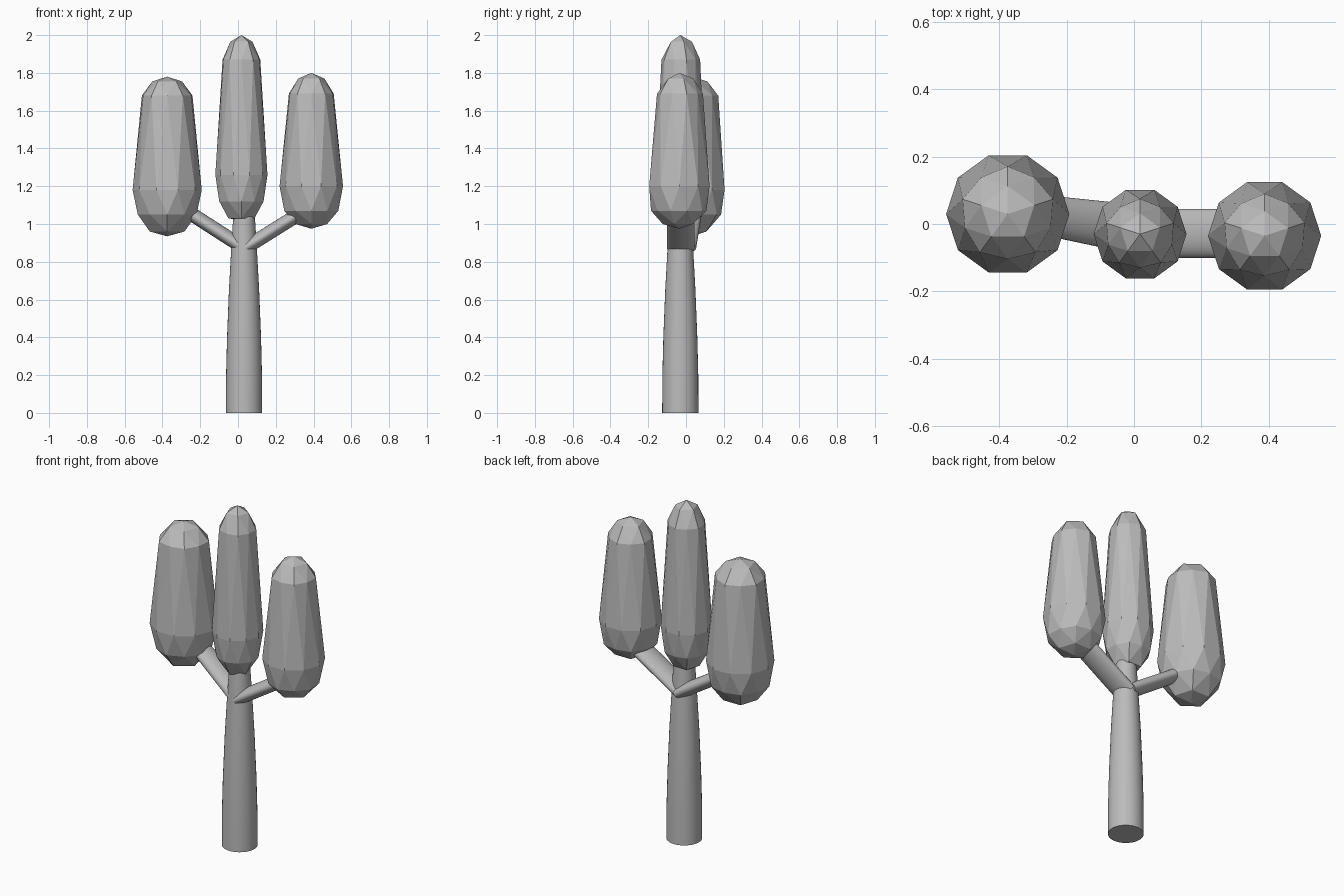
import bpy
import bmesh
import math
from mathutils import Vector

cube = bpy.data.objects.get("Cube")
if cube:
    bpy.data.objects.remove(cube)

grey = bpy.data.materials.new("plain grey")
grey.use_nodes = True
grey.diffuse_color = (0.5, 0.5, 0.5, 1)
grey.node_tree.nodes["Principled BSDF"].inputs["Base Color"].default_value = (0.5, 0.5, 0.5, 1)


def finish(name, bm, smooth):
    bmesh.ops.recalc_face_normals(bm, faces=bm.faces)
    mesh = bpy.data.meshes.new(name)
    bm.to_mesh(mesh)
    bm.free()
    mesh.materials.append(grey)
    obj = bpy.data.objects.new(name, mesh)
    bpy.context.collection.objects.link(obj)
    if smooth:
        bpy.ops.object.select_all(action='DESELECT')
        obj.select_set(True)
        bpy.context.view_layer.objects.active = obj
        bpy.ops.object.shade_smooth_by_angle(angle=math.radians(35))


def tube(name, sections, side=Vector((1, 0, 0)), up=Vector((0, 1, 0)), sides=32):
    """Capped tube through (centre, radius along side, radius along up)."""
    bm = bmesh.new()
    rings = []
    for centre, a, b in sections:
        angles = [math.tau * i / sides for i in range(sides)]
        rings.append([bm.verts.new(Vector(centre) + side * a * math.cos(t) + up * b * math.sin(t))
                      for t in angles])
    for low, high in zip(rings, rings[1:]):
        for i in range(sides):
            j = (i + 1) % sides
            bm.faces.new((low[i], low[j], high[j], high[i]))
    bm.faces.new(rings[0])
    bm.faces.new(rings[-1])
    finish(name, bm, True)


def branch(name, start, end, wide, thick):
    """Flattened limb, broad across its direction of growth."""
    start, end = Vector(start), Vector(end)
    along = (end - start).normalized()
    side = along.cross(Vector((0, 0, 1))).normalized()
    up = side.cross(along)
    tube(name, [(start, wide[0], thick), (end, wide[1], thick)], side, up)


def foliage(name, x, y, radius, heights, top_scale):
    """Faceted ball, its rings stretched to the given heights."""
    levels = (-1, -0.85, -0.49, 0, 0.49, 0.85, 1)
    bm = bmesh.new()
    bmesh.ops.create_icosphere(bm, subdivisions=2, radius=1)
    for v in bm.verts:
        k = min(range(len(levels)), key=lambda i: abs(levels[i] - v.co.z))
        r = radius * (top_scale if k > 3 else 1)
        # quarter turn, so the ball has a flat side to front and back
        v.co = Vector((x - v.co.y * r, y + v.co.x * r, heights[k]))
    finish(name, bm, False)


# Trunk, with a slight taper
trunk_profile = [(0, 0.096), (0.2, 0.095), (0.4, 0.09), (0.65, 0.08),
                 (0.85, 0.069), (1.08, 0.055)]
tube("trunk", [((0.032, -0.03, z), r, r) for z, r in trunk_profile])

# Side branches
branch("left_branch", (0.04, -0.028, 0.875), (0.36, -0.028, 1.075), (0.073, 0.073), 0.037)
branch("right_branch", (0.03, -0.02, 0.875), (-0.32, 0.035, 1.10), (0.075, 0.056), 0.037)

# Crowns
foliage("middle_crown", 0.018, -0.03, 0.138,
        (1.02, 1.03, 1.12, 1.26, 1.87, 1.965, 2.0), 0.85)
foliage("left_crown", 0.388, -0.035, 0.168,
        (0.975, 1.0, 1.07, 1.2, 1.69, 1.77, 1.8), 0.83)
foliage("right_crown", -0.375, 0.03, 0.183,
        (0.935, 0.96, 1.05, 1.18, 1.68, 1.755, 1.78), 0.86)
